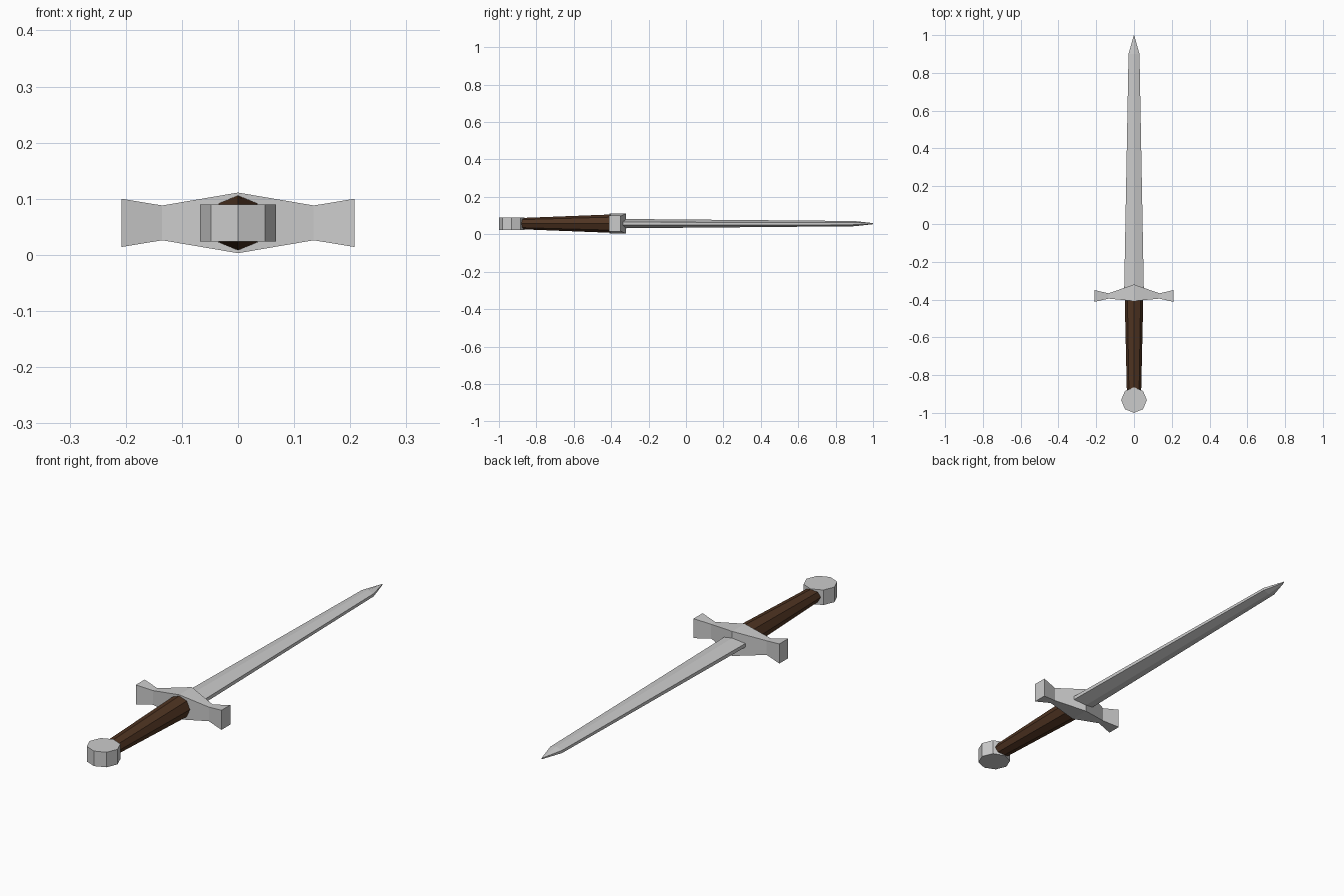
import bpy, bmesh
from math import sin, cos, pi

if "Cube" in bpy.data.objects:
    bpy.data.objects.remove(bpy.data.objects["Cube"])

ZC = 0.057  # height of the sword's centre plane


def loft(name, rings, material=None):
    """Skin equal-length point rings and cap both ends."""
    bm = bmesh.new()
    loops = [[bm.verts.new(p) for p in ring] for ring in rings]
    n = len(loops[0])
    for a, b in zip(loops, loops[1:]):
        for i in range(n):
            j = (i + 1) % n
            bm.faces.new((a[i], a[j], b[j], b[i]))
    bm.faces.new(loops[0])
    bm.faces.new(loops[-1])
    bmesh.ops.recalc_face_normals(bm, faces=bm.faces)
    mesh = bpy.data.meshes.new(name)
    bm.to_mesh(mesh)
    bm.free()
    obj = bpy.data.objects.new(name, mesh)
    bpy.context.collection.objects.link(obj)
    if material:
        mesh.materials.append(material)
    return obj


def octagon(y, rx, rz):
    return [(rx * cos(i * pi / 4), y, ZC + rz * sin(i * pi / 4)) for i in range(8)]


def blade_section(y, w, ridge, edge):
    return [(w, y, ZC - edge), (w, y, ZC + edge), (0, y, ZC + ridge),
            (-w, y, ZC + edge), (-w, y, ZC - edge), (0, y, ZC - ridge)]


def guard_section(x, back, front, h):
    return [(x, back, ZC - h), (x, front, ZC - h), (x, front, ZC + h), (x, back, ZC + h)]


wood = bpy.data.materials.new("brown_leather")
wood.diffuse_color = (0.08, 0.035, 0.016, 1)
wood.use_nodes = True
wood.node_tree.nodes["Principled BSDF"].inputs["Base Color"].default_value = wood.diffuse_color

# blade: ridged, with narrow flat edges and a short point
loft("blade", [blade_section(-0.35, 0.052, 0.025, 0.008),
               blade_section(0.90, 0.029, 0.014, 0.006),
               blade_section(1.00, 0.001, 0.003, 0.002)])

# cross guard: flared at the tips and swollen in the middle
half = [(0.208, -0.412, -0.35, 0.043), (0.135, -0.395, -0.367, 0.031)]
stations = half + [(0, -0.408, -0.32, 0.054)] + [(-s[0], *s[1:]) for s in reversed(half)]
loft("cross_guard", [guard_section(*s) for s in stations])

# grip: tapered octagonal handle
loft("grip", [octagon(-0.885, 0.038, 0.030), octagon(-0.40, 0.049, 0.049)], wood)

# pommel: upright octagonal disc
bpy.ops.mesh.primitive_cylinder_add(vertices=8, radius=0.068, depth=0.066,
                                    location=(0, -0.932, ZC))
bpy.context.object.name = "pommel"
